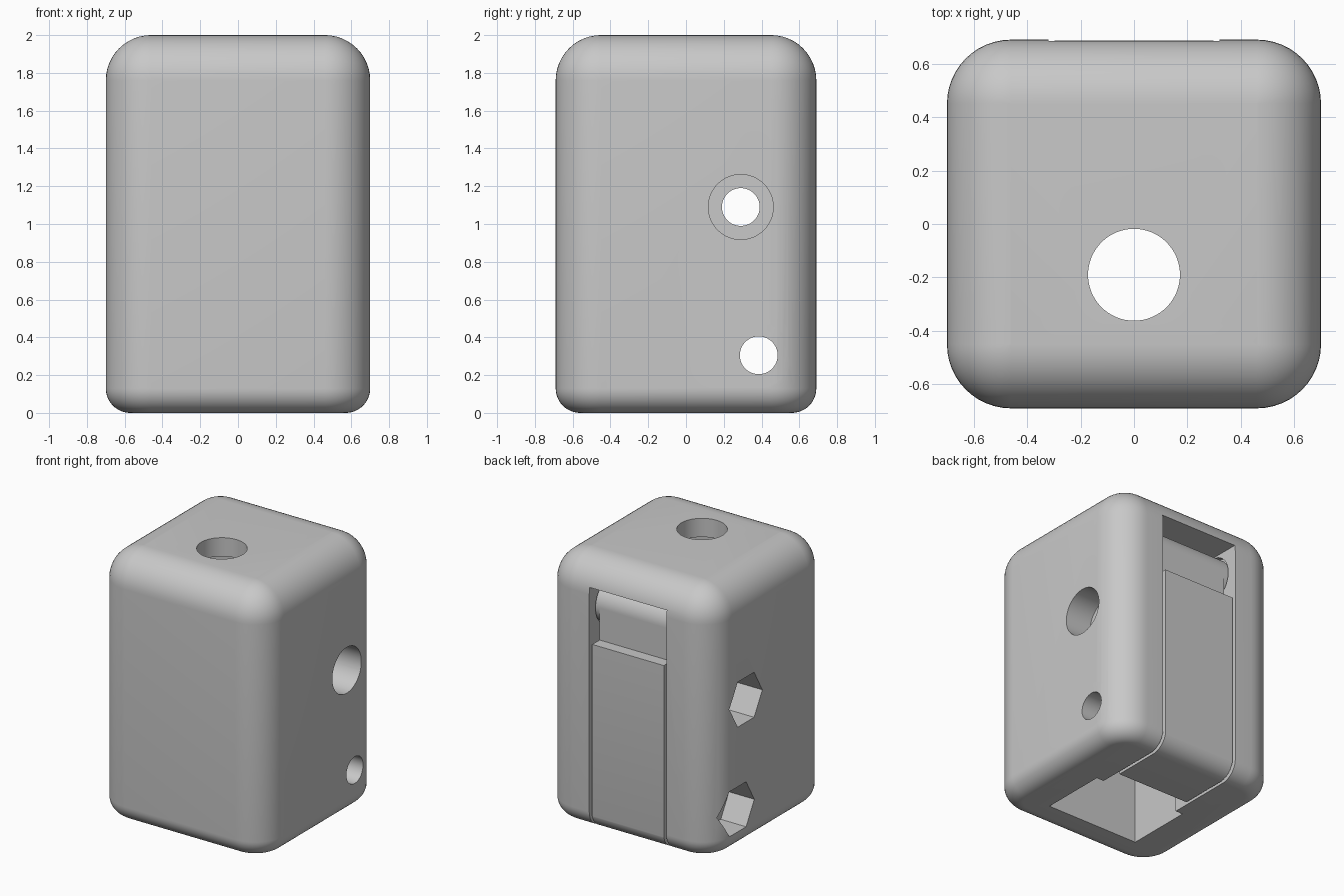
import bpy, bmesh, math
from mathutils import Matrix

old = bpy.data.objects.get("Cube")
if old:
    bpy.data.objects.remove(old, do_unlink=True)

grey = bpy.data.materials.new("light grey")
grey.use_nodes = True
colour = (0.58, 0.58, 0.58, 1)
grey.diffuse_color = colour
grey.node_tree.nodes["Principled BSDF"].inputs["Base Color"].default_value = colour


def add_object(name, bm):
    bmesh.ops.recalc_face_normals(bm, faces=bm.faces[:])
    mesh = bpy.data.meshes.new(name)
    bm.to_mesh(mesh)
    bm.free()
    mesh.materials.append(grey)
    ob = bpy.data.objects.new(name, mesh)
    bpy.context.collection.objects.link(ob)
    return ob


def box(name, low, high):
    bm = bmesh.new()
    bmesh.ops.create_cube(bm, size=1)
    for v in bm.verts:
        v.co = [(a + b) / 2 + c * (b - a) for a, b, c in zip(low, high, v.co)]
    return add_object(name, bm)


def rod(name, radius, start, end, u, v, axis="X", sides=64):
    """Prism along an axis; u, v are the other two coordinates in order."""
    bm = bmesh.new()
    bmesh.ops.create_cone(bm, cap_ends=True, segments=sides,
                          radius1=radius, radius2=radius, depth=end - start)
    mid = (start + end) / 2
    if axis == "X":
        # Turn so a hexagon has flat edges above and below
        move = (Matrix.Translation((mid, u, v)) @ Matrix.Rotation(math.pi / 2, 4, "X")
                @ Matrix.Rotation(math.pi / 2, 4, "Y"))
        if sides == 6:
            move = move @ Matrix.Rotation(math.pi / 6, 4, "Z")
    else:
        move = Matrix.Translation((u, v, mid))
    bm.transform(move)
    if sides == 6:
        # Put two corners on the y axis of the hexagon
        far = max(abs(p.co.y - u) for p in bm.verts)
        if far < radius * 0.95:
            c = Matrix.Translation((mid, u, v))
            bm.transform(c @ Matrix.Rotation(math.pi / 6, 4, "X") @ c.inverted())
    return add_object(name, bm)


def combine(target, tool, operation):
    mod = target.modifiers.new(operation, "BOOLEAN")
    mod.operation = operation
    mod.solver = "EXACT"
    mod.object = tool
    bpy.context.view_layer.objects.active = target
    bpy.ops.object.modifier_apply(modifier=mod.name)
    bpy.data.objects.remove(tool, do_unlink=True)


def rounded_block(name, hx, hy, height, side_r, top_r, bottom_r, steps=12):
    """Stack of rounded rectangles, drawn in along the top and bottom edges."""
    levels = []
    for i in range(steps + 1):
        a = math.pi / 2 * i / steps
        levels.append((bottom_r * (1 - math.sin(a)), bottom_r * (1 - math.cos(a))))
    levels = [(inset, z) for inset, z in
              [(bottom_r * (1 - math.sin(math.pi / 2 * i / steps)),
                bottom_r * (1 - math.cos(math.pi / 2 * i / steps))) for i in range(steps + 1)]]
    for i in range(steps + 1):
        a = math.pi / 2 * i / steps
        levels.append((top_r * (1 - math.cos(a)), height - top_r * (1 - math.sin(a))))
    bm = bmesh.new()
    rings = []
    for inset, z in levels:
        r = max(side_r - inset, 0.002)
        ring = []
        for q, (sx, sy) in enumerate(((1, 1), (-1, 1), (-1, -1), (1, -1))):
            for k in range(steps + 1):
                a = math.pi / 2 * (q + k / steps)
                ring.append(bm.verts.new((sx * (hx - side_r) + r * math.cos(a),
                                          sy * (hy - side_r) + r * math.sin(a), z)))
        rings.append(ring)
    n = len(rings[0])
    for lower, upper in zip(rings, rings[1:]):
        for i in range(n):
            j = (i + 1) % n
            bm.faces.new((lower[i], lower[j], upper[j], upper[i]))
    bm.faces.new(rings[0][::-1])
    bm.faces.new(rings[-1])
    return add_object(name, bm)


def outer_shape(name):
    return rounded_block(name, 0.70, 0.69, 2.0, 0.24, 0.24, 0.13)


hinge_y, hinge_z = 0.44, 1.63
bolts = ((0.29, 1.09), (0.385, 0.305))

# Housing: square well from below, cable hole on top, door slot at the back
housing = outer_shape("housing")
for tool in (
    box("well_cutter", (-0.38, -0.44, -0.2), (0.38, 0.06, 1.86)),
    box("slot_cutter", (-0.32, 0.03, -0.2), (0.32, 1, 1.45)),
    box("hinge_space_cutter", (-0.32, 0.25, 1.3), (0.32, 1, 1.81)),
    rod("hinge_socket_cutter", 0.175, -0.36, 0.36, hinge_y, hinge_z),
    rod("top_hole_cutter", 0.172, 1.7, 2.2, 0, -0.19, "Z"),
):
    combine(housing, tool, "DIFFERENCE")

# Door: lower slab follows the housing shape, upper neck carries the hinge barrel
door = outer_shape("door")
combine(door, box("door_limits", (-0.297, 0.20, -0.2), (0.297, 0.687, 1.39)), "INTERSECT")
combine(door, box("door_neck", (-0.297, 0.34, 1.3), (0.297, 0.60, hinge_z)), "UNION")
combine(door, rod("hinge_barrel", 0.16, -0.34, 0.34, hinge_y, hinge_z), "UNION")

# Bolt holes: round head recess on one side, hexagonal nut recess on the other
for y, z in bolts:
    for part in (housing, door):
        combine(part, rod("bolt_cutter", 0.10, -1, 1, y, z), "DIFFERENCE")
    combine(housing, rod("head_recess_cutter", 0.172, 0.49, 1, y, z), "DIFFERENCE")
    combine(housing, rod("nut_recess_cutter", 0.195, -1, -0.49, y, z, sides=6), "DIFFERENCE")

for part in (housing, door):
    bpy.ops.object.select_all(action="DESELECT")
    part.select_set(True)
    bpy.context.view_layer.objects.active = part
    bpy.ops.object.shade_smooth_by_angle(angle=math.radians(30))
